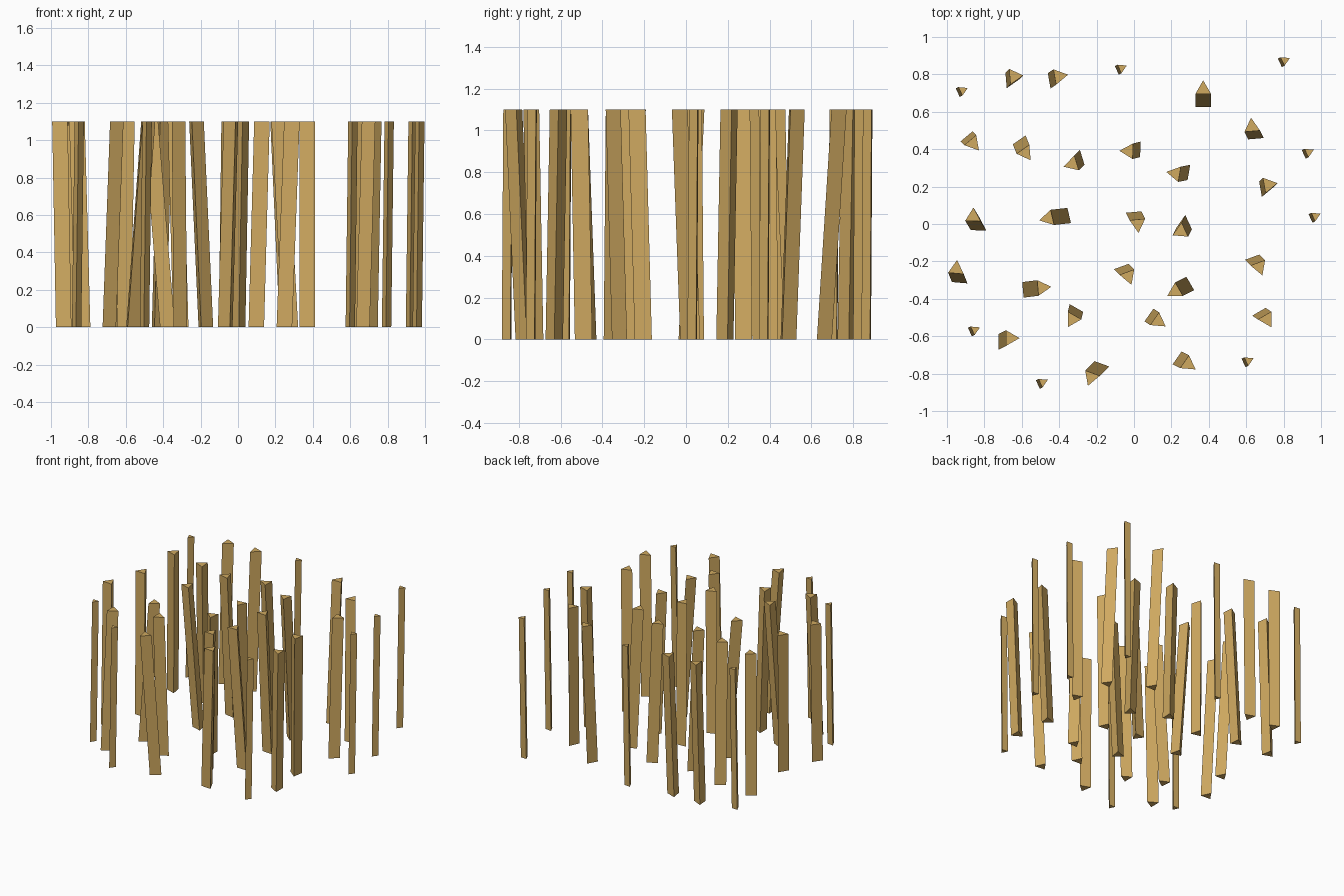
import bpy, bmesh, math
from mathutils import Vector

if "Cube" in bpy.data.objects:
    bpy.data.objects.remove(bpy.data.objects["Cube"])

HEIGHT = 1.1

wood = bpy.data.materials.new("tan_wood")
wood.diffuse_color = (0.63, 0.40, 0.118, 1)
wood.use_nodes = True
wood.node_tree.nodes["Principled BSDF"].inputs["Base Color"].default_value = wood.diffuse_color


def post(name, top, lean, angle, radius):
    """Three-sided leaning post; lean is the shift of its foot from its top."""
    bm = bmesh.new()
    corners = [Vector((math.cos(math.radians(angle + 120 * i)),
                       math.sin(math.radians(angle + 120 * i)), 0)) * radius
               for i in range(3)]
    t = Vector((top[0], top[1], HEIGHT))
    f = Vector((top[0] + lean[0], top[1] + lean[1], 0))
    upper = [bm.verts.new(t + c) for c in corners]
    lower = [bm.verts.new(f + c) for c in corners]
    bm.faces.new(upper)
    bm.faces.new(lower[::-1])
    for i in range(3):
        j = (i + 1) % 3
        bm.faces.new((lower[i], lower[j], upper[j], upper[i]))
    mesh = bpy.data.meshes.new(name)
    bm.to_mesh(mesh)
    bm.free()
    mesh.materials.append(wood)
    ob = bpy.data.objects.new(name, mesh)
    bpy.context.collection.objects.link(ob)


# Thick posts: top x, top y, corner angle, foot shift x, y (hundredths)
thick = [
    (-64, 79, 5, -2, -2), (-40, 79, 10, -3, -2), (37, 72, 90, 0, -7),
    (63, 52, 95, 2, -4), (-86, 43, -50, -2, 2), (-58, 38, -55, -2, 5),
    (-33, 32, 197, 3, 3), (-3, 39, 178, 4, 1), (22, 27, 170, 5, 1),
    (72, 21, 10, -2, -2), (-86, 4, 88, 3, -5), (-46, 3, 193, 9, 1),
    (2, 0, -85, -2, 4), (25, -4, 205, 2, 4), (-95, -24, 85, 2, -5),
    (-49, -34, 5, -8, -1), (-3, -28, -70, -3, 3), (22, -36, 210, 6, 3),
    (67, -23, -70, -3, 3), (-33, -51, 240, 1, 4), (13, -52, -35, -3, 2),
    (71, -51, -60, -3, 2), (-66, -61, 0, -4, -2), (-23, -82, 250, 5, 5),
    (29, -75, -35, -4, 2),
]
for n, (x, y, a, dx, dy) in enumerate(thick):
    post(f"thick_post_{n + 1}", (x / 100, y / 100), (dx / 100, dy / 100), a, 0.048)

# Thin posts, all alike, around the outside
thin = [(-0.915, 0.715), (-0.065, 0.835), (0.807, 0.875), (0.935, 0.385),
        (0.971, 0.043), (0.613, -0.73), (-0.487, -0.845), (-0.85, -0.565)]
for n, p in enumerate(thin):
    post(f"thin_post_{n + 1}", p, (-0.014, -0.007), 25, 0.029)
